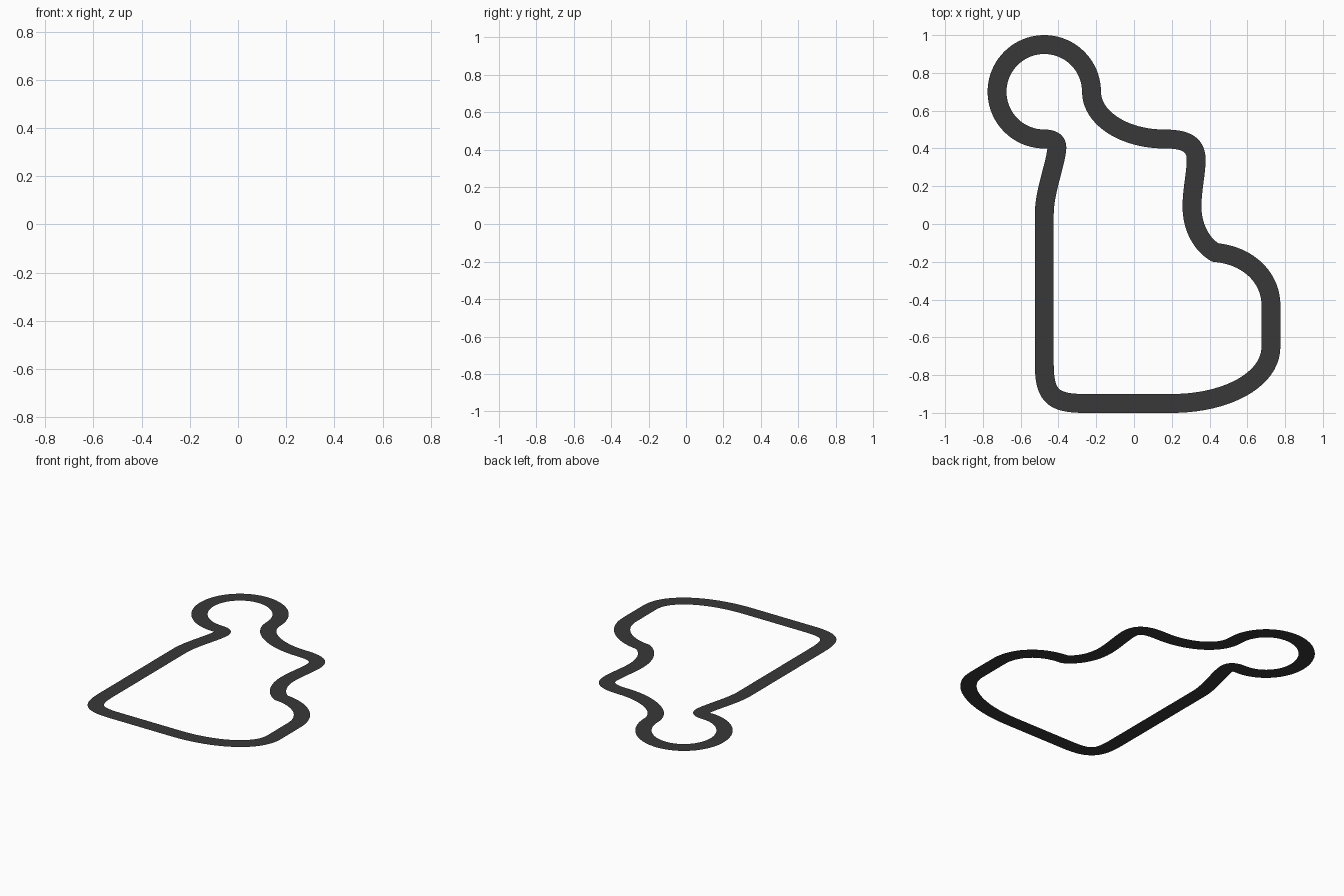
import bpy, bmesh
from mathutils import Vector

if "Cube" in bpy.data.objects:
    bpy.data.objects.remove(bpy.data.objects["Cube"])

HALF_WIDTH = 0.05
STEPS = 20

# Centre line: start point, then (handle, handle, end) per curve or (end,) per straight
start = (-0.475, 0.05)
segments = [
    ((-0.475, -0.74),),                                              # left straight
    ((-0.475, -0.91), (-0.43, -0.95), (-0.26, -0.95)),               # bottom left corner
    ((0.2, -0.95),),                                                 # bottom straight
    ((0.49, -0.95), (0.725, -0.825), (0.725, -0.65)),                # bottom right bend
    ((0.725, -0.43),),                                               # right straight
    ((0.725, -0.28), (0.60, -0.165), (0.43, -0.151)),                # bend into the kink
    ((0.36, -0.11), (0.307, -0.02), (0.307, 0.093)),
    ((0.307, 0.18), (0.329, 0.27), (0.329, 0.34)),
    ((0.329, 0.425), (0.27, 0.45), (0.16, 0.45)),                    # right shoulder
    ((-0.05, 0.45), (-0.225, 0.56), (-0.225, 0.70)),
    ((-0.225, 0.838), (-0.337, 0.95), (-0.475, 0.95)),               # round loop
    ((-0.613, 0.95), (-0.725, 0.838), (-0.725, 0.70)),
    ((-0.725, 0.562), (-0.613, 0.45), (-0.475, 0.45)),
    ((-0.43, 0.45), (-0.404, 0.435), (-0.409, 0.395)),               # tight hairpin exit
    ((-0.417, 0.31), (-0.475, 0.17), (-0.475, 0.05)),
]


def bezier(a, b, c, d, t):
    s = 1 - t
    return a * s**3 + b * 3 * s * s * t + c * 3 * s * t * t + d * t**3


# Sample the centre line
points = [Vector(start)]
for seg in segments:
    a = points[-1]
    if len(seg) == 1:
        points.append(Vector(seg[0]))
    else:
        b, c, d = (Vector(p) for p in seg)
        points += [bezier(a, b, c, d, i / STEPS) for i in range(1, STEPS + 1)]
points.pop()  # last point equals the start

# Flat ribbon with mitred joints, facing up
bm = bmesh.new()
rows = []
n = len(points)
for i, p in enumerate(points):
    d0 = (p - points[i - 1]).normalized()
    d1 = (points[(i + 1) % n] - p).normalized()
    tangent = (d0 + d1).normalized()
    side = Vector((-tangent.y, tangent.x)) * HALF_WIDTH / max(tangent.dot(d1), 0.5)
    rows.append([bm.verts.new((q.x, q.y, 0)) for q in (p + side, p - side)])
for i in range(n):
    (l0, r0), (l1, r1) = rows[i], rows[(i + 1) % n]
    bm.faces.new((l0, r0, r1, l1))

mesh = bpy.data.meshes.new("track_road")
bm.to_mesh(mesh)
bm.free()
road = bpy.data.objects.new("track_road", mesh)
bpy.context.collection.objects.link(road)

# Dark asphalt
mat = bpy.data.materials.new("asphalt")
mat.diffuse_color = (0.04, 0.04, 0.04, 1)
mat.use_nodes = True
mat.node_tree.nodes["Principled BSDF"].inputs["Base Color"].default_value = mat.diffuse_color
mesh.materials.append(mat)
